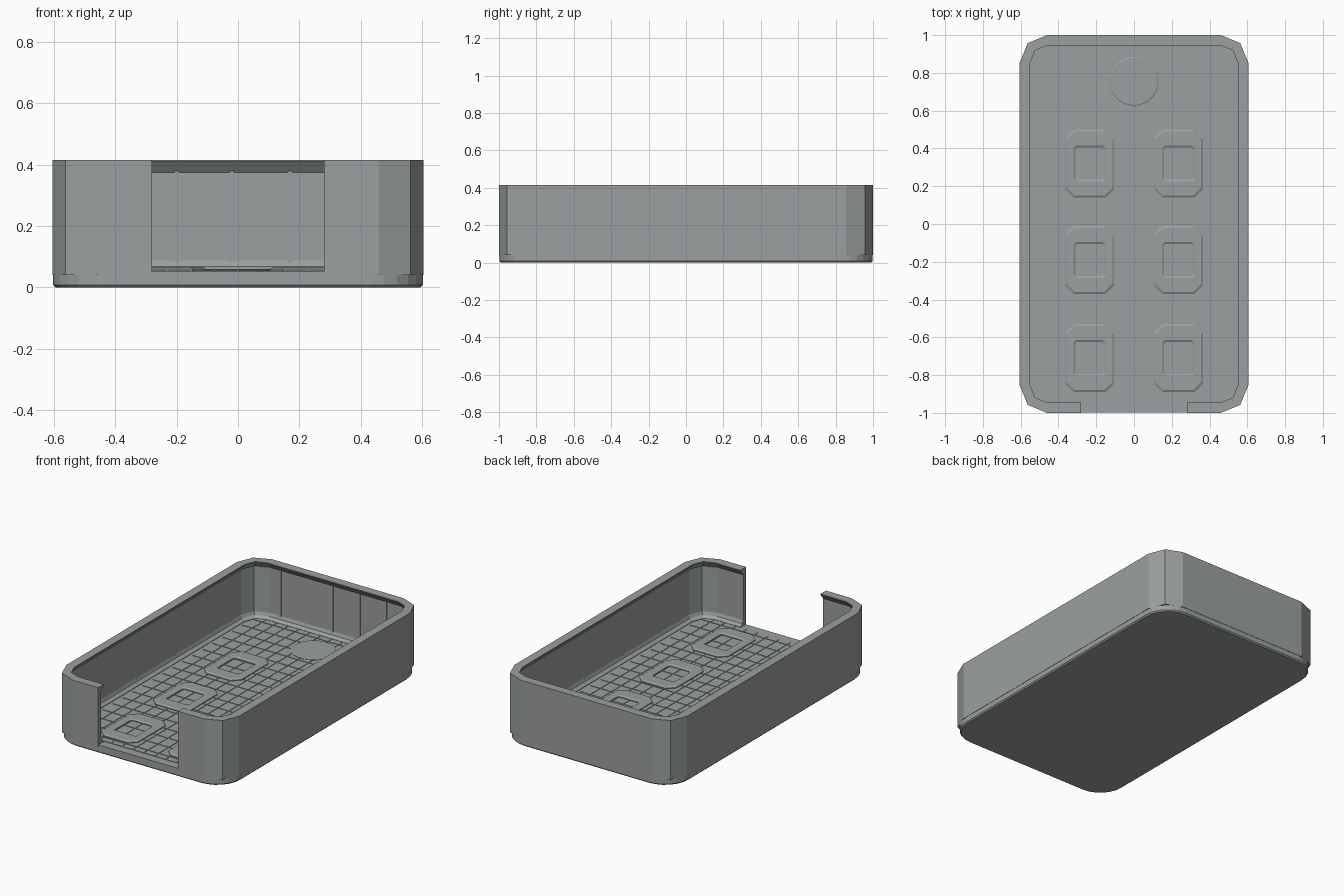
import bpy, bmesh, math

if "Cube" in bpy.data.objects:
    bpy.data.objects.remove(bpy.data.objects["Cube"])

W, L, H = 0.605, 1.0, 0.415      # half width, half length, wall height
FLOOR = 0.055                    # floor level
R = 0.145                        # outer corner radius

grey = bpy.data.materials.new("plain grey")
grey.diffuse_color = (0.33, 0.35, 0.35, 1)
grey.use_nodes = True
grey.node_tree.nodes["Principled BSDF"].inputs["Base Color"].default_value = grey.diffuse_color


def finish(name, bm):
    bmesh.ops.recalc_face_normals(bm, faces=bm.faces[:])
    me = bpy.data.meshes.new(name)
    bm.to_mesh(me)
    bm.free()
    ob = bpy.data.objects.new(name, me)
    me.materials.append(grey)
    bpy.context.collection.objects.link(ob)
    return ob


def outline(inset, r, seg):
    """Rounded rectangle, starting at the front right corner."""
    pts = []
    for k, (sx, sy) in enumerate([(1, -1), (1, 1), (-1, 1), (-1, -1)]):
        cx, cy = sx * (W - r), sy * (L - r)
        for i in range(seg + 1):
            a = math.radians(-90 + 90 * k + 90 * i / seg)
            pts.append((cx + (r - inset) * math.cos(a), cy + (r - inset) * math.sin(a)))
    return pts


def loft(bm, rings, closed_profile=False):
    """Join rings of 3D points; either stacked rings or profiles along a path."""
    vs = [[bm.verts.new(p) for p in ring] for ring in rings]
    n = len(vs[0])
    for a, b in zip(vs, vs[1:]):
        for i in range(n):
            j = (i + 1) % n
            bm.faces.new((a[i], a[j], b[j], b[i]))
    bm.faces.new(vs[0][::-1])
    bm.faces.new(vs[-1])


def box(bm, x0, x1, y0, y1, z0, z1):
    loft(bm, [[(x0, y0, z), (x1, y0, z), (x1, y1, z), (x0, y1, z)] for z in (z0, z1)])


# base plate with rounder corners than the wall
bm = bmesh.new()
loft(bm, [[(x, y, z) for x, y in outline(d, 0.17, 6)]
          for d, z in ((0.010, 0), (0.002, 0.008), (0.002, FLOOR - 0.003))])
finish("base_plate", bm)

# wall with overhanging lip and floor fillet, open at the front
profile = [(0, 0.04), (0, H), (0.055, H), (0.055, H - 0.005), (0.027, 0.375),
           (0.027, 0.088), (0.035, 0.068), (0.055, FLOOR), (0.055, 0.04)]
columns = []
for d, z in profile:
    path = [(0.28, -L + d)] + outline(d, R, 2) + [(-0.28, -L + d)]
    columns.append([(x, y, z) for x, y in path])
bm = bmesh.new()
loft(bm, [list(section) for section in zip(*columns)])
finish("surround_wall", bm)

# thin seams on the inside of the wall
bm = bmesh.new()
for i in range(-4, 5):
    y = i * 0.19
    for s in (-1, 1):
        xs = sorted((s * (W - 0.02), s * (W - 0.030)))
        box(bm, *xs, y - 0.007, y + 0.007, 0.06, 0.38)
for x in (-0.385, -0.2, -0.02, 0.17, 0.355):
    box(bm, x - 0.007, x + 0.007, L - 0.030, L - 0.02, 0.06, 0.38)
finish("wall_seams", bm)

# floor tiles separated by shallow grooves
bm = bmesh.new()
g, step = 0.003, 0.0765
ys = [-0.945] + [j * 0.1 for j in range(-9, 10)] + [0.945]
for i in range(-7, 7):
    for y0, y1 in zip(ys, ys[1:]):
        box(bm, i * step + g, (i + 1) * step - g, y0 + g, y1 - g, 0.045, FLOOR)
finish("floor_tiles", bm)


def chamfered(cx, cy, hx, hy, c):
    return [(cx + x, cy + y) for x, y in (
        (hx, -hy + c), (hx, hy - c), (hx - c, hy), (-hx + c, hy),
        (-hx, hy - c), (-hx, -hy + c), (-hx + c, -hy), (hx - c, -hy))]


# six raised frames with rectangular openings
for row, cy in enumerate((0.32, -0.19, -0.71)):
    for side, cx in (("left", -0.235), ("right", 0.235)):
        bm = bmesh.new()
        rings = []
        for hx, hy, c, z in ((0.13, 0.18, 0.045, 0.05), (0.13, 0.18, 0.045, 0.060),
                             (0.12, 0.17, 0.042, 0.066), (0.085, 0.095, 0.012, 0.066),
                             (0.075, 0.085, 0.010, 0.060), (0.075, 0.085, 0.010, 0.05)):
            rings.append([bm.verts.new((x, y, z)) for x, y in chamfered(cx, cy, hx, hy, c)])
        for a, b in zip(rings, rings[1:] + rings[:1]):
            for i in range(8):
                j = (i + 1) % 8
                bm.faces.new((a[i], a[j], b[j], b[i]))
        finish(f"{side}_frame_{row + 1}", bm)

# low round disc at the back
bm = bmesh.new()
loft(bm, [[(r * math.cos(t * math.tau / 32), 0.755 + r * math.sin(t * math.tau / 32), z)
           for t in range(32)] for r, z in ((0.13, 0.05), (0.13, 0.057), (0.125, 0.060))])
finish("round_disc", bm)
